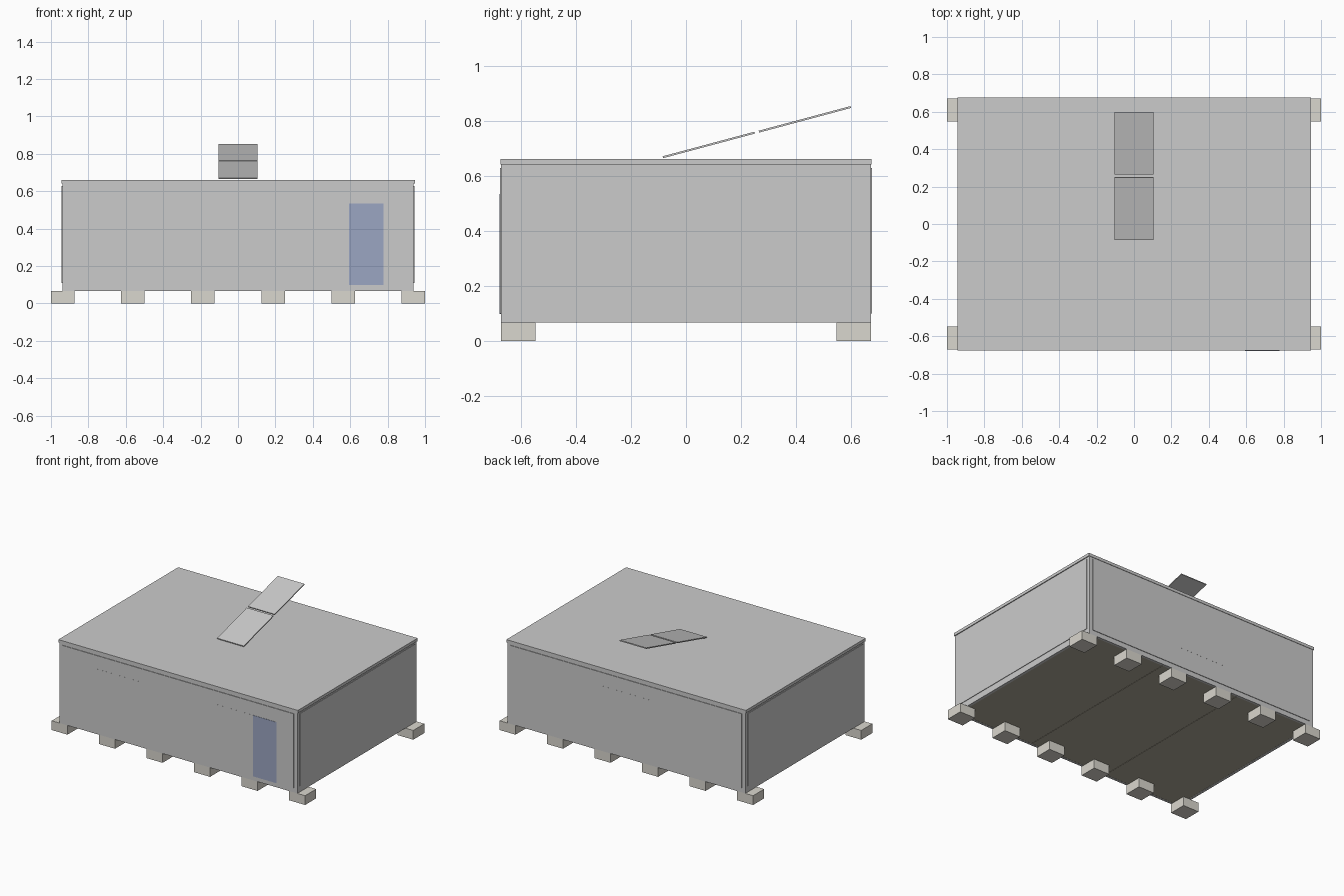
import bpy, math

if "Cube" in bpy.data.objects:
    bpy.data.objects.remove(bpy.data.objects["Cube"])

def material(name, rgb):
    m = bpy.data.materials.new(name)
    m.diffuse_color = (*rgb, 1)
    m.use_nodes = True
    m.node_tree.nodes["Principled BSDF"].inputs["Base Color"].default_value = m.diffuse_color
    return m

concrete = material("concrete", (0.70, 0.68, 0.62))
timber = material("floor_timber", (0.42, 0.39, 0.31))
blue = material("door_blue", (0.33, 0.38, 0.54))

def box(name, x, y, z, mat=None, tilt=0):
    """Box from (min, max) ranges, optionally tilted about x."""
    bpy.ops.mesh.primitive_cube_add(size=1, location=[(a + b) / 2 for a, b in (x, y, z)])
    o = bpy.context.object
    o.name = name
    o.scale = [b - a for a, b in (x, y, z)]
    bpy.ops.object.transform_apply(location=False, rotation=False, scale=True)
    o.rotation_euler.x = tilt
    if mat:
        o.data.materials.append(mat)
    return o

def span(s, a, b):
    """Range a..b mirrored to the side given by sign s."""
    return tuple(sorted((s * a, s * b)))

# Foundation blocks: six along each long side
for s, side in ((-1, "front"), (1, "back")):
    for i in range(6):
        cx = -0.9375 + 0.375 * i
        box(f"{side}_block_{i + 1}", (cx - 0.0625, cx + 0.0625),
            span(s, 0.547, 0.672), (0, 0.066), concrete)

# Floor in three bays with narrow seams
for i in range(3):
    x0 = -0.93 + 0.62 * i
    box(f"floor_bay_{i + 1}", (x0 + 0.001, x0 + 0.619), (-0.66, 0.66), (0.067, 0.09), timber)

# Corner posts
for sx in (-1, 1):
    for sy in (-1, 1):
        box("corner_post", span(sx, 0.913, 0.939), span(sy, 0.646, 0.672), (0.066, 0.64))

# Long sides: bottom rail, top rail and wall panel
for s, side in ((-1, "front"), (1, "back")):
    box(f"{side}_bottom_rail", (-0.913, 0.913), span(s, 0.655, 0.672), (0.066, 0.10))
    box(f"{side}_top_rail", (-0.913, 0.913), span(s, 0.655, 0.672), (0.625, 0.64))
    box(f"{side}_wall", (-0.913, 0.913), span(s, 0.655, 0.676), (0.10, 0.628))

# Short ends: bottom rail, top rail and wall panel
for s, side in ((-1, "left"), (1, "right")):
    box(f"{side}_bottom_rail", span(s, 0.92, 0.939), (-0.646, 0.646), (0.066, 0.11))
    box(f"{side}_top_rail", span(s, 0.92, 0.939), (-0.646, 0.646), (0.627, 0.64))
    box(f"{side}_wall", span(s, 0.92, 0.943), (-0.65, 0.65), (0.11, 0.627))

# Roof slab
box("roof", (-0.945, 0.945), (-0.675, 0.675), (0.64, 0.661))

# Door and nearly flush windows
box("door", (0.593, 0.779), (-0.678, -0.66), (0.098, 0.533), blue)
box("front_window_left", (-0.65, -0.28), (-0.6765, -0.66), (0.24, 0.533))
box("front_window_right", (0.28, 0.593), (-0.6765, -0.66), (0.24, 0.533))
box("back_window", (-0.186, 0.186), (0.66, 0.6765), (0.24, 0.533))

# Tilted solar panels rising towards the back
for i, (cy, cz) in enumerate(((0.083, 0.712), (0.432, 0.805))):
    box(f"solar_panel_{i + 1}", (-0.105, 0.105), (cy - 0.173, cy + 0.173),
        (cz - 0.0035, cz + 0.0035), tilt=math.radians(15))
